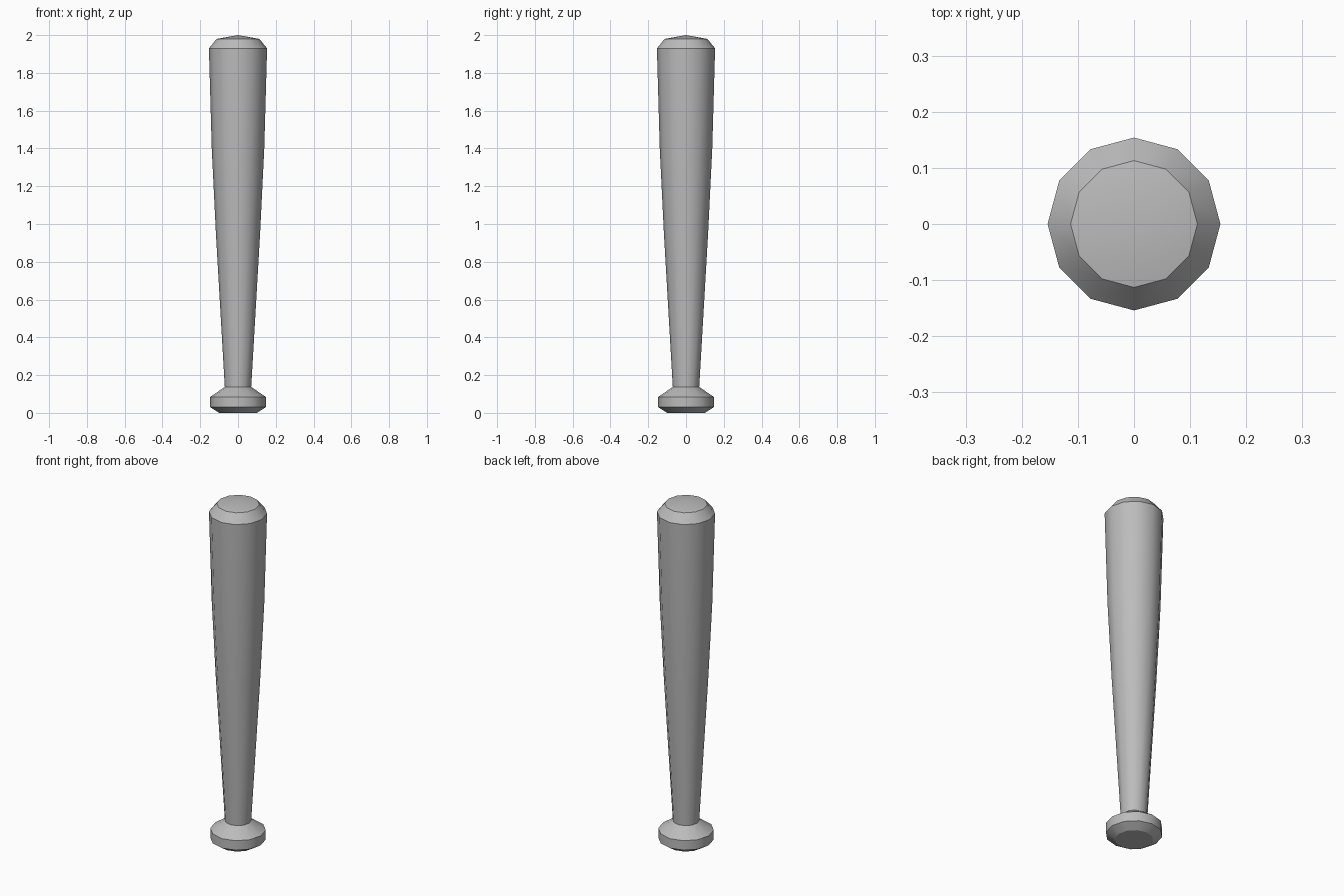
import bpy, bmesh
from math import cos, sin, pi, radians

cube = bpy.data.objects.get("Cube")
if cube:
    bpy.data.objects.remove(cube, do_unlink=True)

SIDES = 12

grey = bpy.data.materials.new("plain grey")
grey.use_nodes = True
colour = (0.5, 0.5, 0.5, 1)
grey.diffuse_color = colour
grey.node_tree.nodes["Principled BSDF"].inputs["Base Color"].default_value = colour


def lathe(name, profile, tip=None):
    """Turn (radius, height) rings into a closed solid, flat below."""
    bm = bmesh.new()
    rings = [[bm.verts.new((r * cos(2 * pi * i / SIDES), r * sin(2 * pi * i / SIDES), z))
              for i in range(SIDES)] for r, z in profile]
    bm.faces.new(rings[0][::-1])
    for low, high in zip(rings, rings[1:]):
        for i in range(SIDES):
            j = (i + 1) % SIDES
            bm.faces.new((low[i], low[j], high[j], high[i]))
    # Shallow pointed cap
    peak = bm.verts.new((0, 0, tip))
    for i in range(SIDES):
        bm.faces.new((rings[-1][i], rings[-1][(i + 1) % SIDES], peak))
    mesh = bpy.data.meshes.new(name)
    bm.to_mesh(mesh)
    bm.free()
    mesh.materials.append(grey)
    obj = bpy.data.objects.new(name, mesh)
    bpy.context.collection.objects.link(obj)
    bpy.ops.object.select_all(action="DESELECT")
    obj.select_set(True)
    bpy.context.view_layer.objects.active = obj
    bpy.ops.object.shade_smooth_by_angle(angle=radians(30.5))
    return obj


# Knob, tapering handle and barrel, bevelled end
lathe("bat", [
    (0.10, 0.0), (0.147, 0.03), (0.147, 0.085), (0.07, 0.137),
    (0.117, 0.95), (0.139, 1.4), (0.154, 1.93), (0.113, 1.98),
], tip=2.0)
